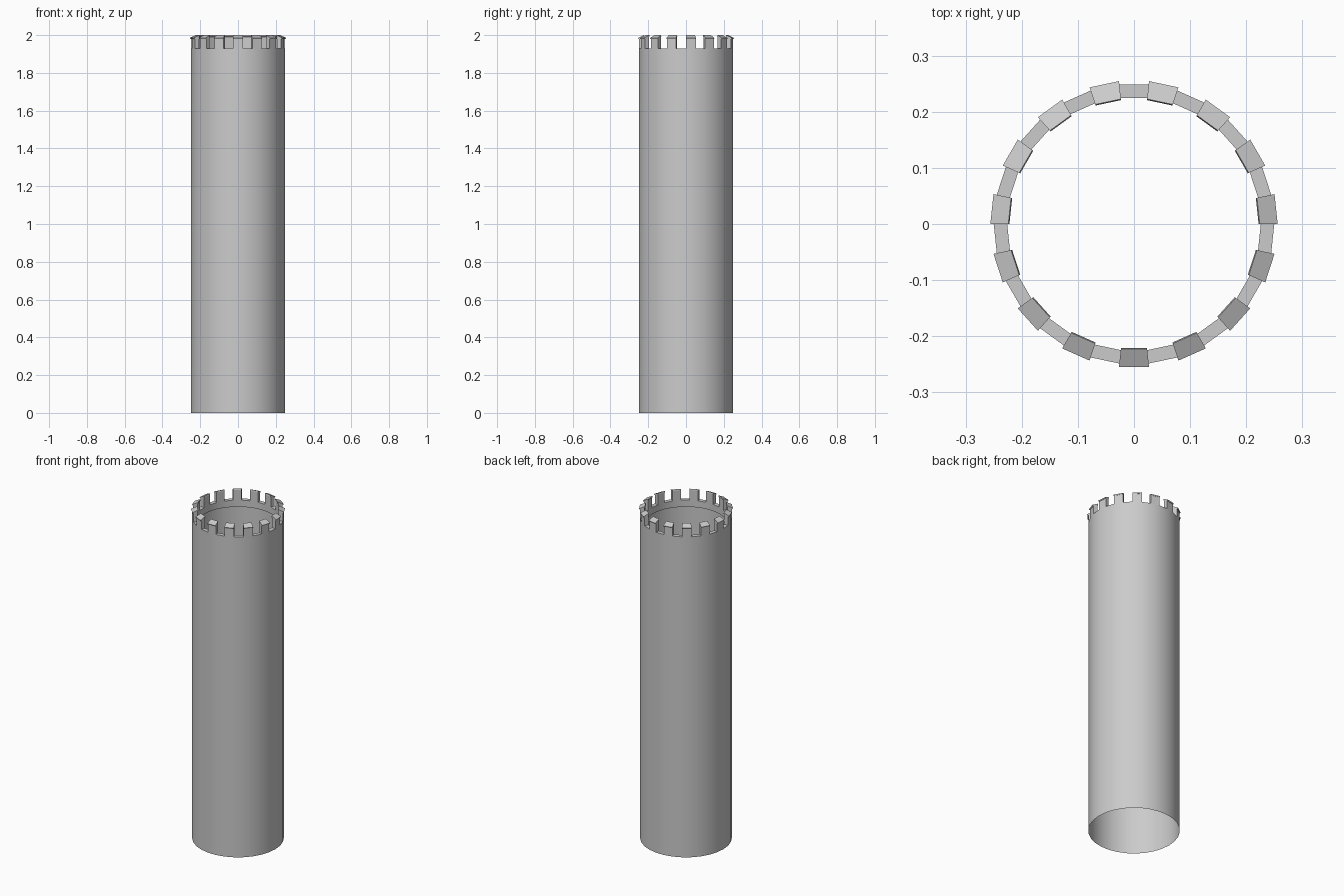
import bpy, bmesh
from math import cos, sin, pi, radians

if "Cube" in bpy.data.objects:
    bpy.data.objects.remove(bpy.data.objects["Cube"], do_unlink=True)

stone = bpy.data.materials.new("grey_stone")
stone.use_nodes = True
stone.diffuse_color = (0.6, 0.6, 0.6, 1)
stone.node_tree.nodes["Principled BSDF"].inputs["Base Color"].default_value = (0.6, 0.6, 0.6, 1)

SIDES = 30
STEP = 2 * pi / SIDES
R_OUT, R_IN = 0.25, 0.226
LEDGE, TOP = 1.93, 2.0


def make_object(name, bm):
    bmesh.ops.recalc_face_normals(bm, faces=bm.faces)
    mesh = bpy.data.meshes.new(name)
    bm.to_mesh(mesh)
    bm.free()
    mesh.materials.append(stone)
    obj = bpy.data.objects.new(name, mesh)
    bpy.context.collection.objects.link(obj)
    return obj


def point(bm, r, z, i):
    return bm.verts.new((r * cos(i * STEP), r * sin(i * STEP), z))


def wedge(bm, section, i):
    """Sweep a closed (radius, height) section across one side of the tower."""
    a = [point(bm, r, z, i) for r, z in section]
    b = [point(bm, r, z, i + 1) for r, z in section]
    bm.faces.new(a)
    bm.faces.new(b[::-1])
    for k in range(len(a)):
        n = (k + 1) % len(a)
        bm.faces.new((a[k], b[k], b[n], a[n]))


# Open tower wall with a thick inner rim at the top
bm = bmesh.new()
profile = [(R_OUT, 0), (R_OUT, LEDGE), (R_IN, LEDGE), (R_IN, 1.89), (R_OUT - 0.001, 1.89)]
rings = [[point(bm, r, z, i) for i in range(SIDES)] for r, z in profile]
for low, high in zip(rings, rings[1:]):
    for i in range(SIDES):
        n = (i + 1) % SIDES
        bm.faces.new((low[i], low[n], high[n], high[i]))
wall = make_object("tower_wall", bm)
bpy.context.view_layer.objects.active = wall
wall.select_set(True)
bpy.ops.object.shade_smooth_by_angle(angle=radians(30))

# Merlons on every second side, each with a thin cap sloping outward
merlons, caps = bmesh.new(), bmesh.new()
for i in range(0, SIDES, 2):
    wedge(merlons, [(R_IN, LEDGE), (R_OUT, LEDGE), (R_OUT, 1.983), (R_IN, 1.993)], i)
    wedge(caps, [(0.222, 1.993), (0.253, 1.979), (0.256, 1.985), (0.224, TOP)], i)
make_object("merlons", merlons)
make_object("merlon_caps", caps)
